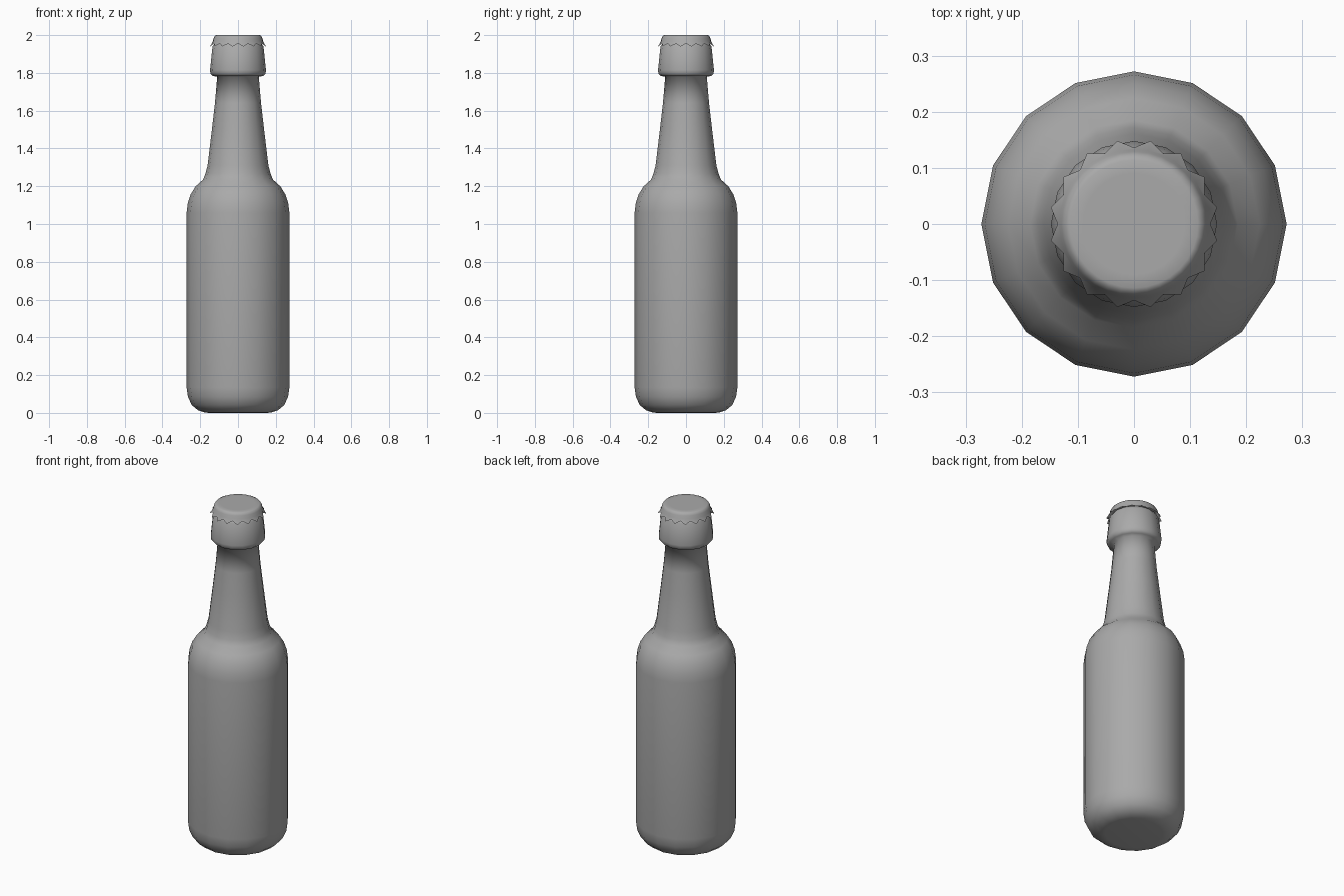
import bpy, bmesh, math

if "Cube" in bpy.data.objects:
    bpy.data.objects.remove(bpy.data.objects["Cube"])

SIDES = 16

grey = bpy.data.materials.new("plain_grey")
grey.diffuse_color = (0.4, 0.4, 0.4, 1)
grey.use_nodes = True
grey.node_tree.nodes["Principled BSDF"].inputs["Base Color"].default_value = grey.diffuse_color


def ring(bm, pts):
    return [bm.verts.new(p) for p in pts]


def circle(r, z, n):
    return [(r * math.cos(2 * math.pi * i / n), r * math.sin(2 * math.pi * i / n), z)
            for i in range(n)]


def skin(name, rings, close_bottom=True, close_top=True):
    """Bridge a stack of equal rings (bottom to top) into one smooth object."""
    bm = bmesh.new()
    loops = [ring(bm, r) for r in rings]
    n = len(loops[0])
    for a, b in zip(loops, loops[1:]):
        for i in range(n):
            j = (i + 1) % n
            bm.faces.new((a[i], a[j], b[j], b[i]))
    if close_bottom:
        bm.faces.new(loops[0][::-1])
    if close_top:
        bm.faces.new(loops[-1])
    for f in bm.faces:
        f.smooth = True
    mesh = bpy.data.meshes.new(name)
    bm.to_mesh(mesh)
    bm.free()
    mesh.materials.append(grey)
    obj = bpy.data.objects.new(name, mesh)
    bpy.context.collection.objects.link(obj)
    return obj


# Bottle: rounded base, straight body, shoulder, neck and lip collar
profile = [
    (0.155, 0.0), (0.175, 0.002), (0.212, 0.014), (0.245, 0.042), (0.265, 0.085),
    (0.272, 0.135), (0.272, 1.06), (0.266, 1.11), (0.25, 1.158), (0.224, 1.2),
    (0.185, 1.235), (0.172, 1.267), (0.161, 1.31), (0.137, 1.51), (0.122, 1.64),
    (0.11, 1.78), (0.134, 1.784), (0.146, 1.797), (0.148, 1.815), (0.135, 1.94),
    (0.12, 1.96),
]
skin("bottle", [circle(r, z, SIDES) for r, z in profile])

# Crown cap: fluted skirt with one tooth between each pair of bottle sides
skirt = []
for i in range(2 * SIDES):
    a = math.pi * i / SIDES
    r, z = (0.151, 1.94) if i % 2 else (0.136, 1.955)
    skirt.append((r * math.cos(a), r * math.sin(a), z))
cap_rings = [skirt]
cap_rings += [circle(r, z, 2 * SIDES) for r, z in
              [(0.133, 1.967), (0.129, 1.985), (0.122, 1.996), (0.114, 2.0), (0.09, 2.0)]]
skin("crown_cap", cap_rings, close_bottom=False)
